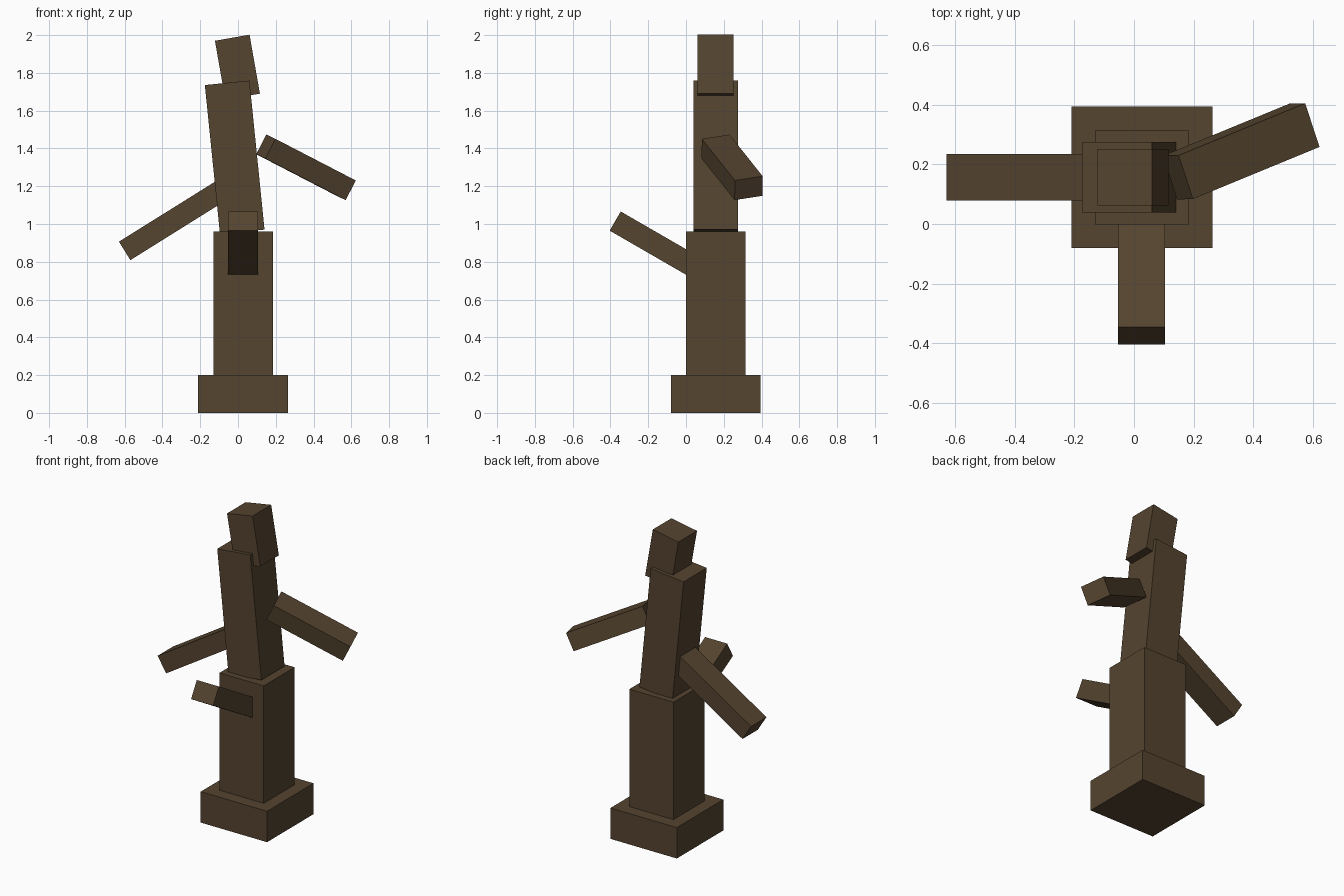
import bpy
import bmesh
from math import radians
from mathutils import Matrix, Vector

if "Cube" in bpy.data.objects:
    bpy.data.objects.remove(bpy.data.objects["Cube"])

bark = bpy.data.materials.new("bark brown")
bark.diffuse_color = (0.090, 0.058, 0.029, 1)
bark.use_nodes = True
bark.node_tree.nodes["Principled BSDF"].inputs["Base Color"].default_value = bark.diffuse_color


def block(name, center, size, x_axis=(1, 0, 0), y_axis=(0, 1, 0)):
    """Box of the given size, turned so its length and width follow the axes."""
    x = Vector(x_axis).normalized()
    z = x.cross(Vector(y_axis)).normalized()
    y = z.cross(x)
    turn = Matrix((x, y, z)).transposed().to_4x4()
    bm = bmesh.new()
    bmesh.ops.create_cube(bm, size=1, matrix=Matrix.Diagonal((*size, 1)))
    mesh = bpy.data.meshes.new(name)
    bm.to_mesh(mesh)
    bm.free()
    mesh.materials.append(bark)
    obj = bpy.data.objects.new(name, mesh)
    obj.matrix_world = Matrix.Translation(center) @ turn
    bpy.context.collection.objects.link(obj)


def tilted(degrees):
    """Sideways direction leaned in the front plane."""
    return Matrix.Rotation(radians(-degrees), 3, 'Y') @ Vector((1, 0, 0))


CX, CY = 0.027, 0.157

# Trunk, from the ground up
block("root_base", (CX, CY, 0.1), (0.475, 0.475, 0.2))
block("lower_trunk", (CX, CY, 0.57), (0.316, 0.316, 0.78))
block("upper_trunk", (-0.0175, CY, 1.353), (0.237, 0.237, 0.793), tilted(5.8))
block("trunk_tip", (-0.003, CY, 1.83), (0.186, 0.19, 0.317), tilted(10))

# Branches: length along the first axis, flat width along the second
left_dir = tilted(32)
block("left_branch", Vector((-0.6, CY, 0.8575)) + left_dir * 0.33,
      (0.66, 0.157, 0.115), left_dir)
block("front_branch", (0.026, -0.154, 0.888), (0.51, 0.158, 0.117),
      (0, 0.866, -0.5), (-1, 0, 0))
block("right_branch", (0.36, 0.244, 1.30), (0.51, 0.156, 0.117),
      (0.425, 0.175, -0.22), (-0.043, 0.147, 0.02))
